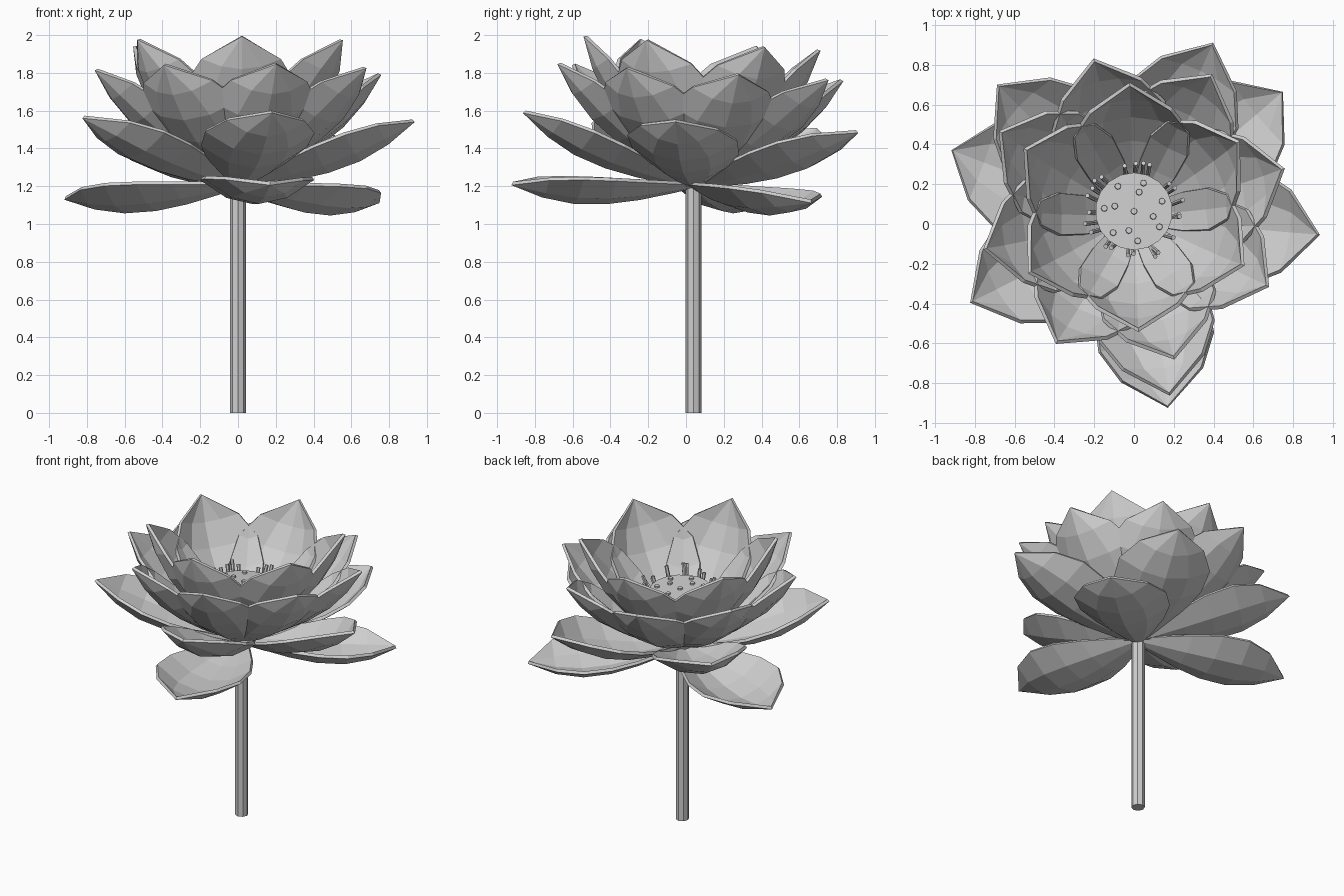
import bpy, bmesh, math, random
from mathutils import Matrix, Vector

if "Cube" in bpy.data.objects:
    bpy.data.objects.remove(bpy.data.objects["Cube"])

random.seed(4)
grey = bpy.data.materials.new("plain_grey")
grey.diffuse_color = (0.62, 0.62, 0.62, 1)
grey.use_nodes = True
grey.node_tree.nodes["Principled BSDF"].inputs["Base Color"].default_value = grey.diffuse_color

# The flower head leans slightly to the back on top of the stem
HEAD = Matrix.Translation((0, 0.04, 1.2)) @ Matrix.Rotation(math.radians(-3.4), 4, 'X')


def add(name, mesh, matrix):
    ob = bpy.data.objects.new(name, mesh)
    bpy.context.collection.objects.link(ob)
    ob.matrix_world = matrix
    return ob


def cone_mesh(name, sides, r1, r2, depth):
    """Cone or cylinder standing on its origin."""
    bm = bmesh.new()
    bmesh.ops.create_cone(bm, cap_ends=True, segments=sides, radius1=r1, radius2=r2,
                          depth=depth, matrix=Matrix.Translation((0, 0, depth / 2)))
    me = bpy.data.meshes.new(name)
    bm.to_mesh(me)
    bm.free()
    me.materials.append(grey)
    return me


def petal_mesh():
    """Cupped petal along +x: (distance, half width, sag) sections, then a pointed tip."""
    sections = [(0, .03, 0), (.12, .11, .03), (.3, .21, .068), (.48, .28, .092),
                (.66, .29, .093), (.83, .205, .062)]
    bm = bmesh.new()
    rows = []
    for x, w, sag in sections:
        rows.append([bm.verts.new((x, w * t, -sag + 0.44 * w * t * t))
                     for t in (-1, -.5, 0, .5, 1)])
    for a, b in zip(rows, rows[1:]):
        for i in range(4):
            bm.faces.new((a[i], b[i], b[i + 1], a[i + 1]))
    tip = bm.verts.new((1, 0, 0))
    for i in range(4):
        bm.faces.new((rows[-1][i], tip, rows[-1][i + 1]))
    me = bpy.data.meshes.new("petal")
    bm.to_mesh(me)
    bm.free()
    me.materials.append(grey)
    return me


# Stem
add("stem", cone_mesh("stem", 8, 0.042, 0.042, 1.19), Matrix.Translation((0, 0.04, 0)))

# Four rings of petals: name, count, first angle, pitch, length
petal = petal_mesh()
rings = [("inner_petal", 6, 92, 50.8, 0.98), ("middle_petal", 8, 15, 38, 0.985),
         ("outer_petal", 5, -79, 20, 0.995), ("drooping_petal", 3, -80, -2.5, 0.975)]
for name, count, start, pitch, length in rings:
    for k in range(count):
        turn = Matrix.Rotation(math.radians(start + 360 * k / count), 4, 'Z')
        lift = Matrix.Rotation(math.radians(-pitch), 4, 'Y')
        ob = add(f"{name}_{k + 1}", petal,
                 HEAD @ turn @ lift @ Matrix.Diagonal((length, 1, 1, 1)))
        mod = ob.modifiers.new("thickness", 'SOLIDIFY')
        mod.thickness = 0.02
        mod.offset = 0

# Seed pod: an upturned cone with a flat top
add("seed_pod", cone_mesh("seed_pod", 18, 0.09, 0.195, 0.4), HEAD)

# Seeds on the pod top
seed = cone_mesh("seed", 8, 0.017, 0.015, 0.014)
spots = [(0, 0)]
for count, r, start in ((4, 0.1, 75), (7, 0.15, 20)):
    for k in range(count):
        a = math.radians(start + 360 * k / count)
        spots.append((r * math.cos(a), r * math.sin(a)))
for k, (x, y) in enumerate(spots):
    add(f"seed_{k + 1}", seed, HEAD @ Matrix.Translation((x, y, 0.397)))

# Stamens leaning out around the pod
stamen = cone_mesh("stamen", 6, 0.009, 0.012, 1)
for k in range(24):
    a = math.radians(15 * k + random.uniform(-4, 4))
    b = a + random.uniform(-0.12, 0.22)
    r = random.uniform(0.215, 0.255)
    foot = Vector((0.12 * math.cos(a), 0.12 * math.sin(a), 0.1))
    top = Vector((r * math.cos(b), r * math.sin(b), random.uniform(0.41, 0.46)))
    axis = top - foot
    add(f"stamen_{k + 1}", stamen, HEAD @ Matrix.Translation(foot)
        @ axis.to_track_quat('Z', 'Y').to_matrix().to_4x4()
        @ Matrix.Diagonal((1, 1, axis.length, 1)))
